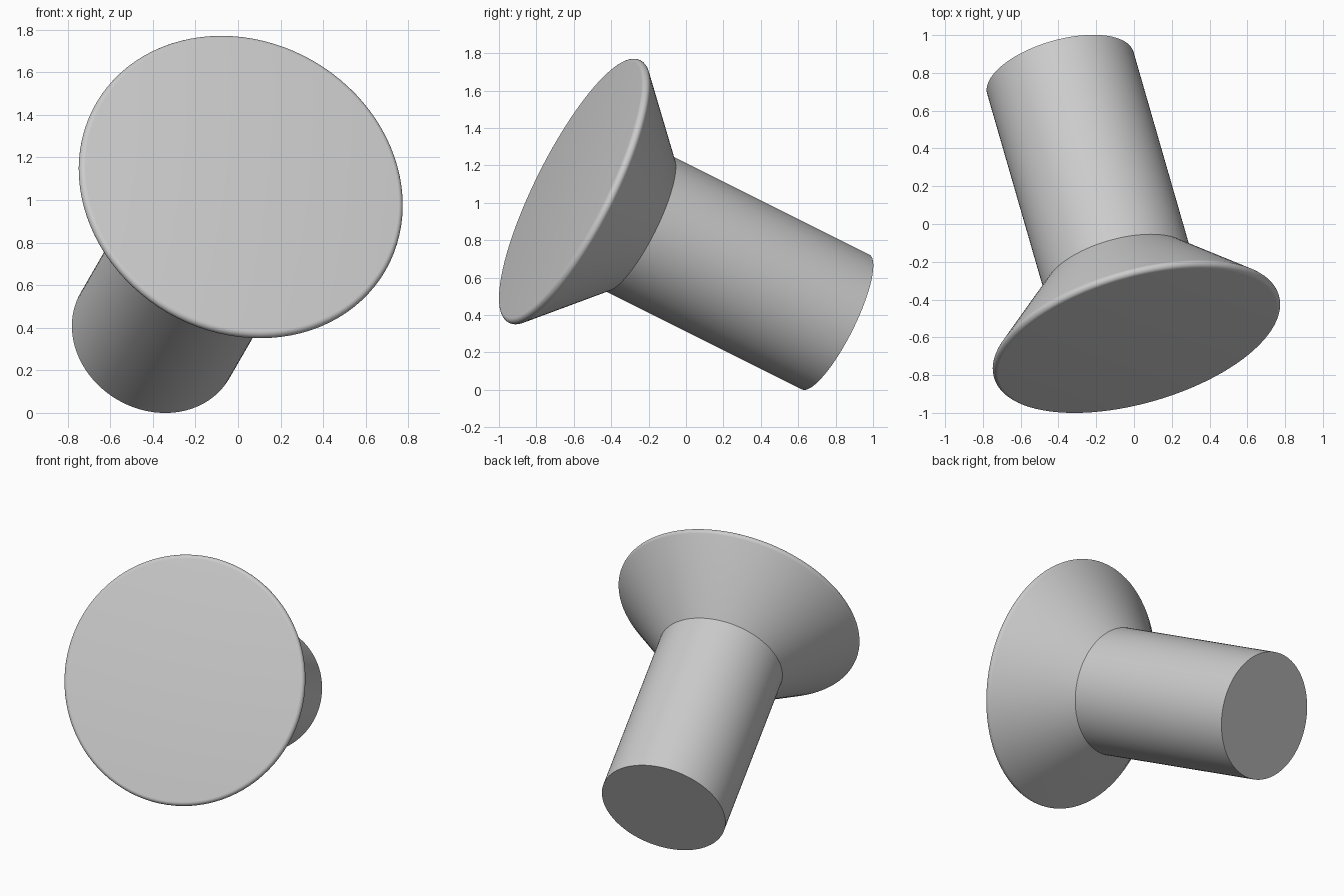
import bpy, bmesh, math
from mathutils import Vector

default = bpy.data.objects.get("Cube")
if default:
    bpy.data.objects.remove(default, do_unlink=True)

# Dimensions
HEAD_R, SHANK_R, FILLET = 0.785, 0.403, 0.025
HEAD_DEPTH, LENGTH, SEGMENTS = 0.417, 1.636, 96

steel = bpy.data.materials.new("plain_grey")
steel.use_nodes = True
grey = (0.6, 0.6, 0.6, 1)
steel.diffuse_color = grey
steel.node_tree.nodes["Principled BSDF"].inputs["Base Color"].default_value = grey


def lathe(name, profile):
    """Revolve (radius, depth) points about z; radius 0 points close the ends."""
    bm = bmesh.new()
    verts = [bm.verts.new((r, 0, d)) for r, d in profile]
    edges = [bm.edges.new(pair) for pair in zip(verts, verts[1:])]
    bmesh.ops.spin(bm, geom=verts + edges, cent=(0, 0, 0), axis=(0, 0, 1),
                   angle=math.tau, steps=SEGMENTS)
    bmesh.ops.remove_doubles(bm, verts=bm.verts, dist=1e-4)
    # Turn the flat end fans into single faces
    bmesh.ops.dissolve_limit(bm, angle_limit=0.001, verts=bm.verts,
                             edges=[e for e in bm.edges if any(
                                 v.co.xy.length < 1e-4 for v in e.verts)])
    bmesh.ops.recalc_face_normals(bm, faces=bm.faces)
    mesh = bpy.data.meshes.new(name)
    bm.to_mesh(mesh)
    bm.free()
    mesh.materials.append(steel)
    obj = bpy.data.objects.new(name, mesh)
    bpy.context.collection.objects.link(obj)
    return obj


# Rounded head rim, running from the flat face into the tapered underside
rim = []
for i in range(10):
    t = math.radians(135) * i / 9
    rim.append((HEAD_R - FILLET + FILLET * math.sin(t), FILLET - FILLET * math.cos(t)))

# Flat head, rim, taper, straight shank, flat end
bolt = lathe("countersunk_bolt", [(0, 0)] + rim + [
    (SHANK_R, HEAD_DEPTH), (SHANK_R, LENGTH), (0, LENGTH)])

# Tilt: the shank points back, down and to the right
axis = Vector((-0.25, 0.866, -0.433)).normalized()
bolt.rotation_euler = axis.to_track_quat("Z", "Y").to_euler()
bolt.location = Vector((-0.39, 0.8, 0.363)) - axis * LENGTH

bpy.ops.object.select_all(action="DESELECT")
bolt.select_set(True)
bpy.context.view_layer.objects.active = bolt
bpy.ops.object.shade_smooth_by_angle(angle=math.radians(30))
